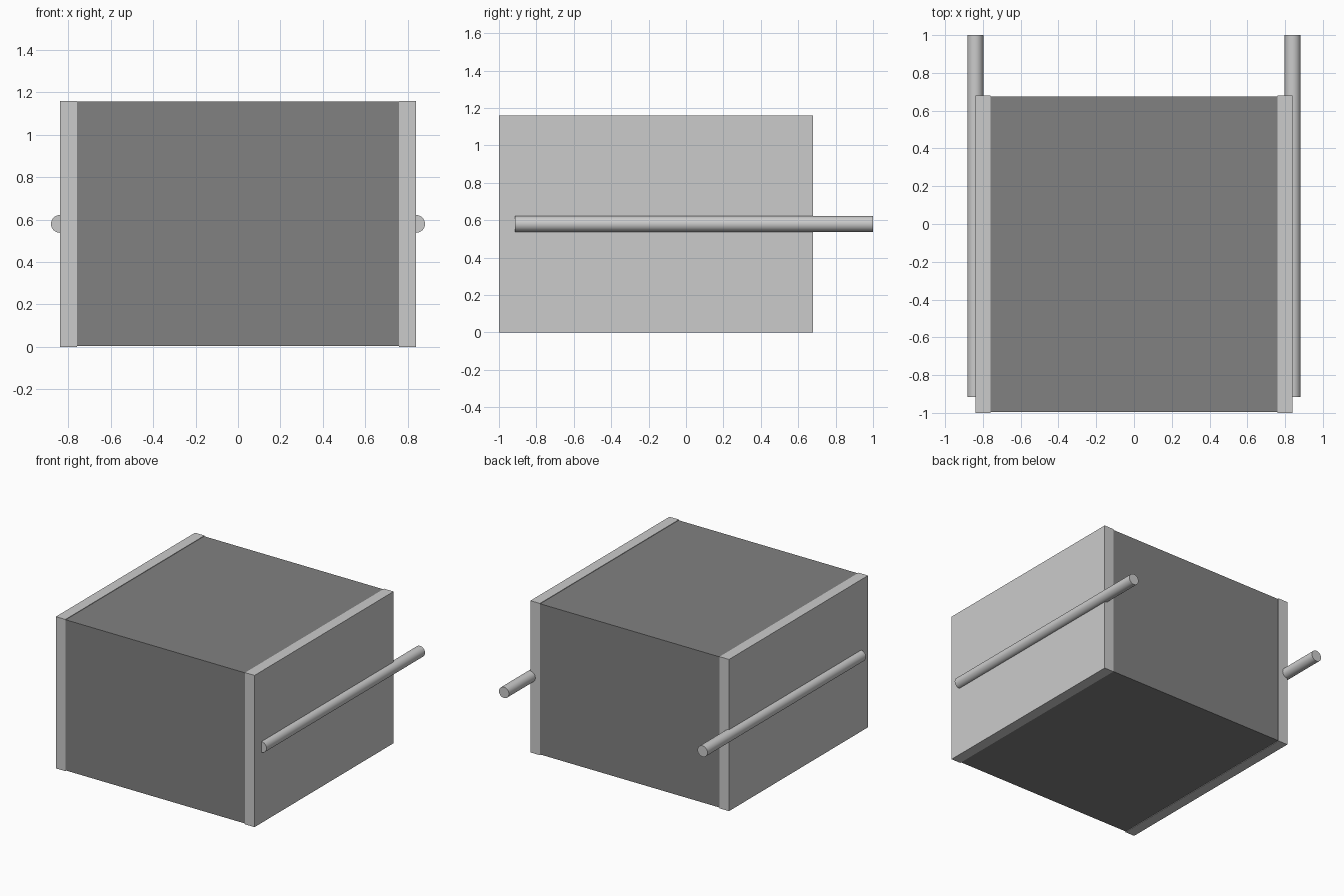
import bpy
import math

if "Cube" in bpy.data.objects:
    bpy.data.objects.remove(bpy.data.objects["Cube"])

Y0, Y1, H = -1.0, 0.68, 1.16      # case depth and height
INNER, OUTER = 0.76, 0.84         # inside and outside of the side panels


def box(name, lo, hi):
    centre = [(a + b) / 2 for a, b in zip(lo, hi)]
    bpy.ops.mesh.primitive_cube_add(size=1, location=centre)
    ob = bpy.context.object
    ob.name = name
    ob.scale = [b - a for a, b in zip(lo, hi)]
    bpy.ops.object.transform_apply(location=False, rotation=False, scale=True)
    return ob


# Dark main body, set back slightly from the panel edges
inset = 0.004
body = box("main_body", (-INNER, Y0 + inset, inset), (INNER, Y1 - inset, H - inset))
dark = bpy.data.materials.new("dark_grey")
dark.diffuse_color = (0.22, 0.22, 0.22, 1)
dark.use_nodes = True
dark.node_tree.nodes["Principled BSDF"].inputs["Base Color"].default_value = dark.diffuse_color
body.data.materials.append(dark)

for side, label in ((-1, "left"), (1, "right")):
    # Side panel
    xs = sorted((side * INNER, side * OUTER))
    box(label + "_side_panel", (xs[0], Y0, 0), (xs[1], Y1, H))

    # Round rail half sunk into the panel, projecting at the back
    rail_start, rail_end = -0.915, 1.0
    bpy.ops.mesh.primitive_cylinder_add(
        vertices=32, radius=0.042, depth=rail_end - rail_start,
        location=(side * OUTER, (rail_start + rail_end) / 2, H / 2),
        rotation=(math.pi / 2, 0, 0))
    bpy.context.object.name = label + "_rail"
    bpy.ops.object.shade_smooth_by_angle(angle=math.radians(30))
